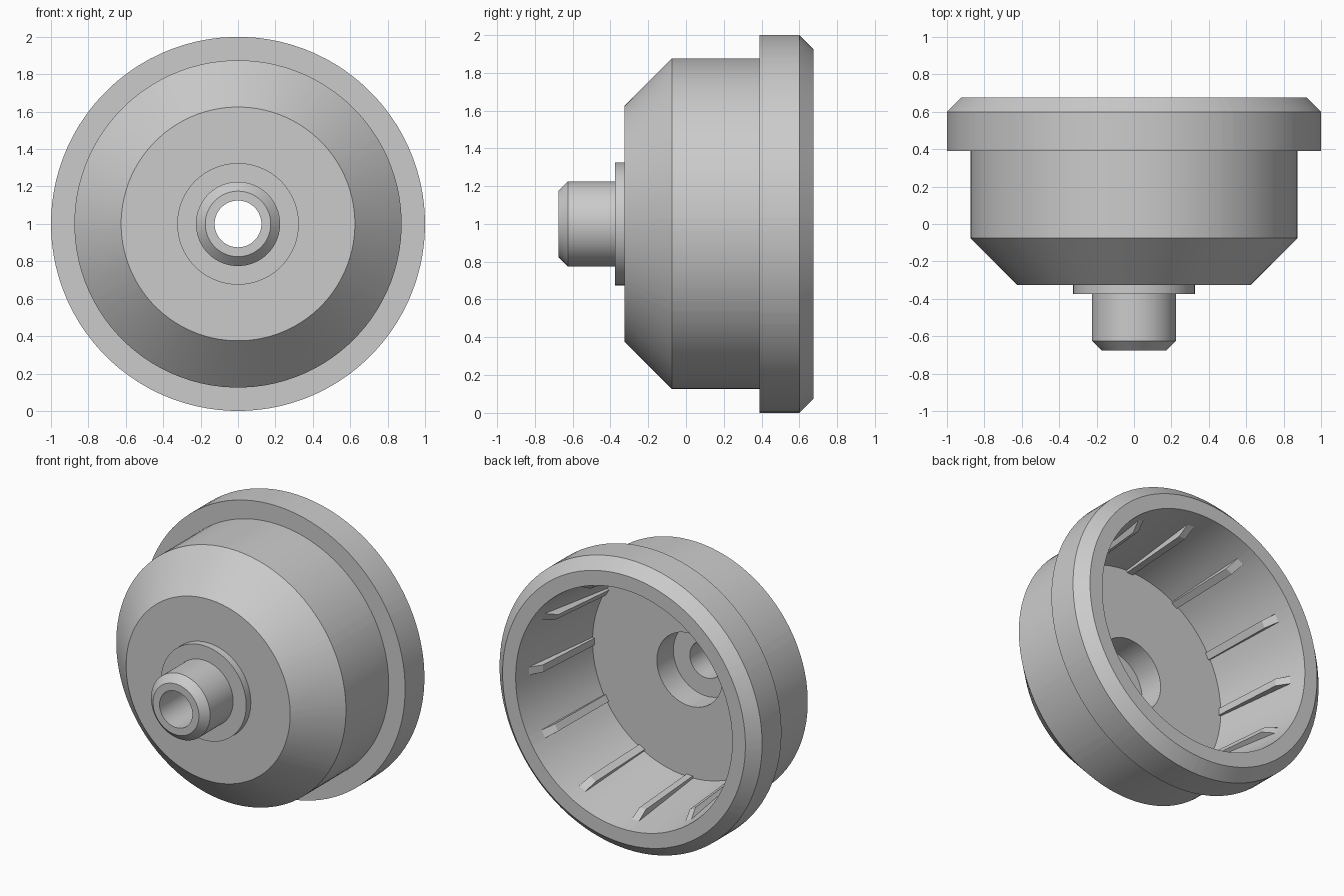
import bpy
import bmesh
from math import radians, sin, cos

cube = bpy.data.objects.get("Cube")
if cube:
    bpy.data.objects.remove(cube, do_unlink=True)

# Single grey material
grey = bpy.data.materials.new("plain grey")
grey.use_nodes = True
colour = (0.6, 0.6, 0.6, 1)
grey.diffuse_color = colour
grey.node_tree.nodes["Principled BSDF"].inputs["Base Color"].default_value = colour

# Closed section as (radius, y, inward height of a rib)
section = [
    # nozzle and its flange
    (0.125, -0.675, 0), (0.175, -0.675, 0), (0.225, -0.625, 0), (0.225, -0.375, 0),
    (0.325, -0.375, 0), (0.325, -0.325, 0),
    # tapered body and rear collar
    (0.625, -0.325, 0), (0.875, -0.075, 0), (0.875, 0.39, 0), (1, 0.39, 0),
    (1, 0.6, 0), (0.925, 0.675, 0),
    # conical cavity with chamfered rib ends, floor, counterbore
    (0.825, 0.675, 0), (0.81, 0.55, 0), (0.8, 0.47, 0.04), (0.74, -0.04, 0.015),
    (0.25, -0.04, 0), (0.25, -0.22, 0), (0.125, -0.22, 0),
]

# Angles around the axis: twelve narrow ribs with steep sides
RIBS = 12
HALF = 1.9
sector = [(-HALF - 0.1, 0), (-HALF, 1), (HALF, 1), (HALF + 0.1, 0)]
sector += [(HALF + 0.1 + 26 * i / 7, 0) for i in range(1, 7)]
spokes = [(radians(a + k * 360 / RIBS), rib)
          for k in range(RIBS) for a, rib in sector]

# Sweep the section around the y axis
bm = bmesh.new()
rings = []
for angle, rib in spokes:
    ring = []
    for r, y, height in section:
        rad = r - height * rib
        ring.append(bm.verts.new((rad * cos(angle), y, 1 + rad * sin(angle))))
    rings.append(ring)
n = len(section)
for i, ring in enumerate(rings):
    after = rings[(i + 1) % len(rings)]
    for j in range(n):
        k = (j + 1) % n
        bm.faces.new((ring[j], ring[k], after[k], after[j]))
bmesh.ops.recalc_face_normals(bm, faces=bm.faces)

mesh = bpy.data.meshes.new("ribbed_cap")
bm.to_mesh(mesh)
bm.free()
mesh.materials.append(grey)
cap = bpy.data.objects.new("ribbed_cap", mesh)
bpy.context.collection.objects.link(cap)

# Smooth round surfaces, crisp edges
bpy.ops.object.select_all(action='DESELECT')
cap.select_set(True)
bpy.context.view_layer.objects.active = cap
bpy.ops.object.shade_smooth_by_angle(angle=radians(25))
